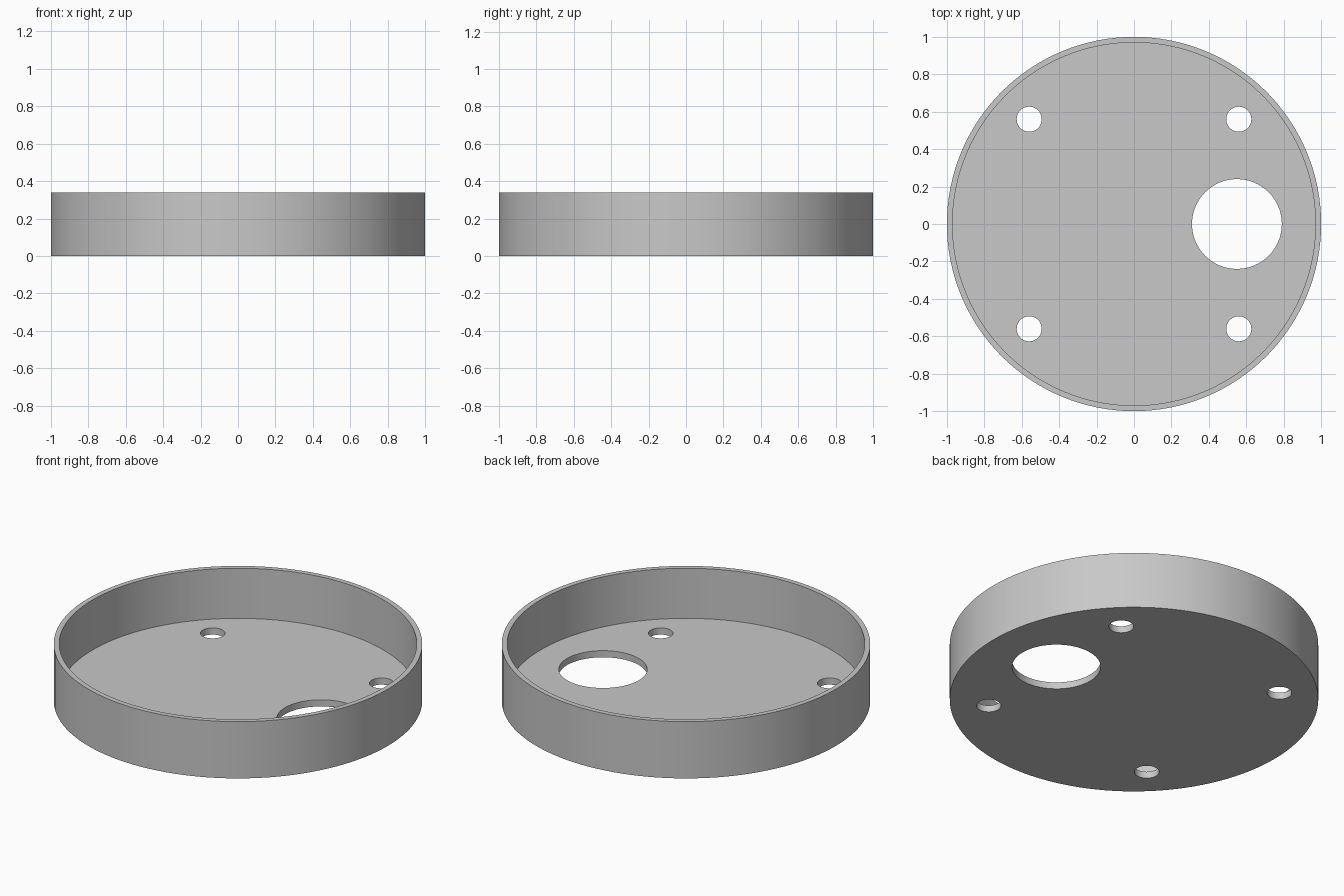
import bpy
import math

cube = bpy.data.objects.get("Cube")
if cube:
    bpy.data.objects.remove(cube, do_unlink=True)

HEIGHT, FLOOR = 0.34, 0.04
OUTER, INNER = 1.0, 0.97

grey = bpy.data.materials.new("plain_grey")
grey.use_nodes = True
colour = (0.58, 0.58, 0.58, 1)
grey.diffuse_color = colour
grey.node_tree.nodes["Principled BSDF"].inputs["Base Color"].default_value = colour


def cylinder(name, radius, bottom, top, x=0, y=0, sides=128):
    bpy.ops.mesh.primitive_cylinder_add(
        vertices=sides, radius=radius, depth=top - bottom,
        location=(x, y, (bottom + top) / 2))
    obj = bpy.context.object
    obj.name = name
    obj.data.materials.append(grey)
    return obj


# Round tray body
tray = cylinder("round_tray", OUTER, 0, HEIGHT)

# Cutters: inner recess, large cable hole, four screw holes
cutters = [
    cylinder("recess_cutter", INNER, FLOOR, HEIGHT + 0.1),
    cylinder("cable_hole_cutter", 0.24, -0.1, 0.2, x=0.55, sides=64),
]
for sx in (-1, 1):
    for sy in (-1, 1):
        cutters.append(cylinder("screw_hole_cutter", 0.067, -0.1, 0.2,
                                sx * 0.56, sy * 0.56, sides=40))

# Cut each opening and remove its cutter
bpy.ops.object.select_all(action='DESELECT')
tray.select_set(True)
bpy.context.view_layer.objects.active = tray
for cutter in cutters:
    cutter.hide_render = True
    mod = tray.modifiers.new("cut", 'BOOLEAN')
    mod.operation = 'DIFFERENCE'
    mod.solver = 'EXACT'
    mod.object = cutter
    bpy.ops.object.modifier_apply(modifier=mod.name)
    bpy.data.objects.remove(cutter, do_unlink=True)

# Smooth round walls with crisp rims
bpy.ops.object.shade_smooth_by_angle(angle=math.radians(30))
